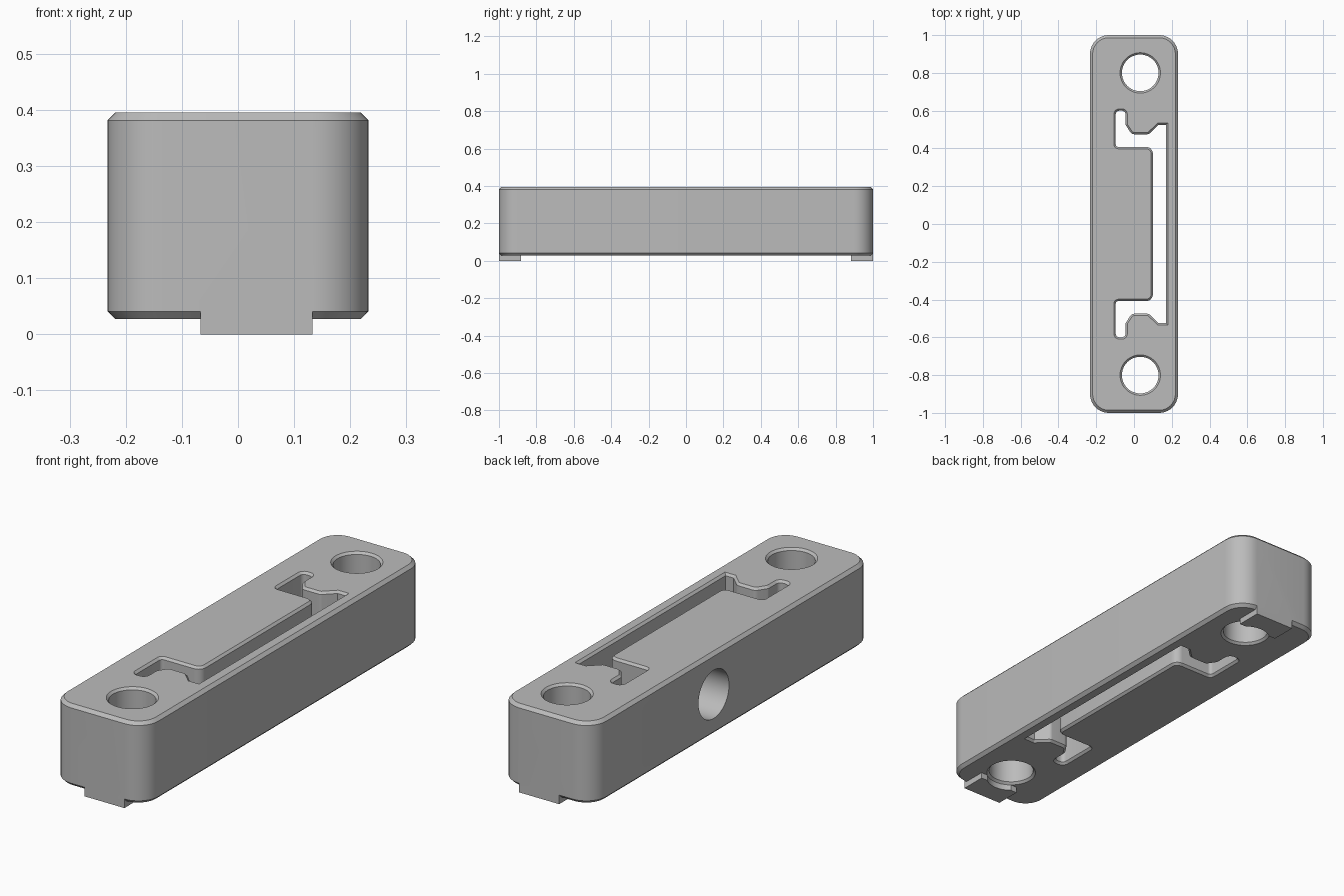
import bpy, bmesh, math
from mathutils import Vector

if "Cube" in bpy.data.objects:
    bpy.data.objects.remove(bpy.data.objects["Cube"])

Z0, Z1, CH = 0.027, 0.395, 0.014      # body bottom, top, edge chamfer
HX = 0.033                            # x of bolt holes and feet

grey = bpy.data.materials.new("grey plastic")
grey.diffuse_color = (0.5, 0.5, 0.5, 1)
grey.use_nodes = True
grey.node_tree.nodes["Principled BSDF"].inputs["Base Color"].default_value = grey.diffuse_color


def fillet(corners, steps=6):
    """Round each (x, y, radius) corner of a closed outline."""
    out, n = [], len(corners)
    for i, (x, y, r) in enumerate(corners):
        p = Vector((x, y))
        if r == 0:
            out.append(p)
            continue
        a = (Vector(corners[i - 1][:2]) - p).normalized()
        b = (Vector(corners[(i + 1) % n][:2]) - p).normalized()
        half = a.angle(b) / 2
        mid = p + (a + b).normalized() * (r / math.sin(half))
        u = p + a * (r / math.tan(half)) - mid
        v = p + b * (r / math.tan(half)) - mid
        sweep = u.angle(v)
        for k in range(steps + 1):
            t = k / steps
            out.append(mid + (u * math.sin((1 - t) * sweep) + v * math.sin(t * sweep)) / math.sin(sweep))
    return out


def offset(pts, d):
    """Grow a counter-clockwise outline by d with mitred corners."""
    out, n = [], len(pts)
    for i, p in enumerate(pts):
        e, f = (p - pts[i - 1]).normalized(), (pts[(i + 1) % n] - p).normalized()
        n1, n2 = Vector((e.y, -e.x)), Vector((f.y, -f.x))
        out.append(p + (n1 + n2) * (d / (1 + n1.dot(n2))))
    return out


def stack(name, pts, levels):
    """Loft an outline through (z, offset) levels and cap both ends."""
    bm = bmesh.new()
    rings = [[bm.verts.new((p.x, p.y, z)) for p in offset(pts, d)] for z, d in levels]
    n = len(pts)
    for lo, hi in zip(rings, rings[1:]):
        for i in range(n):
            j = (i + 1) % n
            bm.faces.new((lo[i], lo[j], hi[j], hi[i]))
    bm.faces.new(rings[0][::-1])
    bm.faces.new(rings[-1])
    me = bpy.data.meshes.new(name)
    bm.to_mesh(me)
    bm.free()
    ob = bpy.data.objects.new(name, me)
    bpy.context.collection.objects.link(ob)
    me.materials.append(grey)
    return ob


def combine(target, tool, op):
    """Apply a boolean and remove the tool."""
    m = target.modifiers.new(op, 'BOOLEAN')
    m.operation, m.object, m.solver = op, tool, 'EXACT'
    bpy.context.view_layer.objects.active = target
    bpy.ops.object.modifier_apply(modifier=m.name)
    bpy.data.objects.remove(tool)


def circle(x, y, r, n=48):
    return [Vector((x + r * math.cos(2 * math.pi * i / n), y + r * math.sin(2 * math.pi * i / n)))
            for i in range(n)]


def rect(x0, x1, y0, y1, r):
    return fillet([(x0, y0, r), (x1, y0, r), (x1, y1, r), (x0, y1, r)], 10)


def cut_levels(c):
    """Through cut with a chamfer of size c on both body faces."""
    return [(-0.1, c), (Z0, c), (Z0 + c, 0), (Z1 - c, 0), (Z1, c), (Z1 + 0.1, c)]


# Rounded, chamfered block
body = stack("clamp_body", rect(-0.233, 0.233, -1, 1, 0.1),
             [(Z0, -CH), (Z0 + CH, 0), (Z1 - CH, 0), (Z1, -CH)])

# Locating foot under each end
for s in (-1, 1):
    y0, y1 = sorted((s * 0.883, s * 1.0))
    foot = stack("foot", rect(HX - 0.1, HX + 0.1, y0, y1, 0.0), [(0, 0), (Z0 + CH, 0)])
    combine(body, foot, 'UNION')

# Bolt holes
for s in (-1, 1):
    combine(body, stack("bolt_hole", circle(HX, s * 0.8, 0.097), cut_levels(0.01)), 'DIFFERENCE')

# Slot that frees the flexible tongue, mirrored front to back
half = [(0.17, 0.525, 0), (0.13, 0.525, 0), (0.078, 0.475, 0.02), (-0.012, 0.475, 0.025),
        (-0.045, 0.525, 0.02), (-0.045, 0.6, 0.02), (-0.097, 0.6, 0.02),
        (-0.097, 0.408, 0.015), (0.1, 0.408, 0.035)]
outline = half + [(x, -y, r) for x, y, r in reversed(half)]
combine(body, stack("slot", fillet(outline), cut_levels(0.01)), 'DIFFERENCE')

# Side hole through the tongue
side = stack("side_hole", circle(0, 0, 0.109), [(-0.3, 0), (0.13, 0)])
side.rotation_euler = (0, math.pi / 2, 0)
side.location = (0, 0.135, 0.21)
bpy.context.view_layer.update()
combine(body, side, 'DIFFERENCE')

# Smooth rounded walls, keep chamfers sharp
bpy.ops.object.select_all(action='DESELECT')
body.select_set(True)
bpy.context.view_layer.objects.active = body
bpy.ops.object.shade_smooth_by_angle(angle=math.radians(30))
